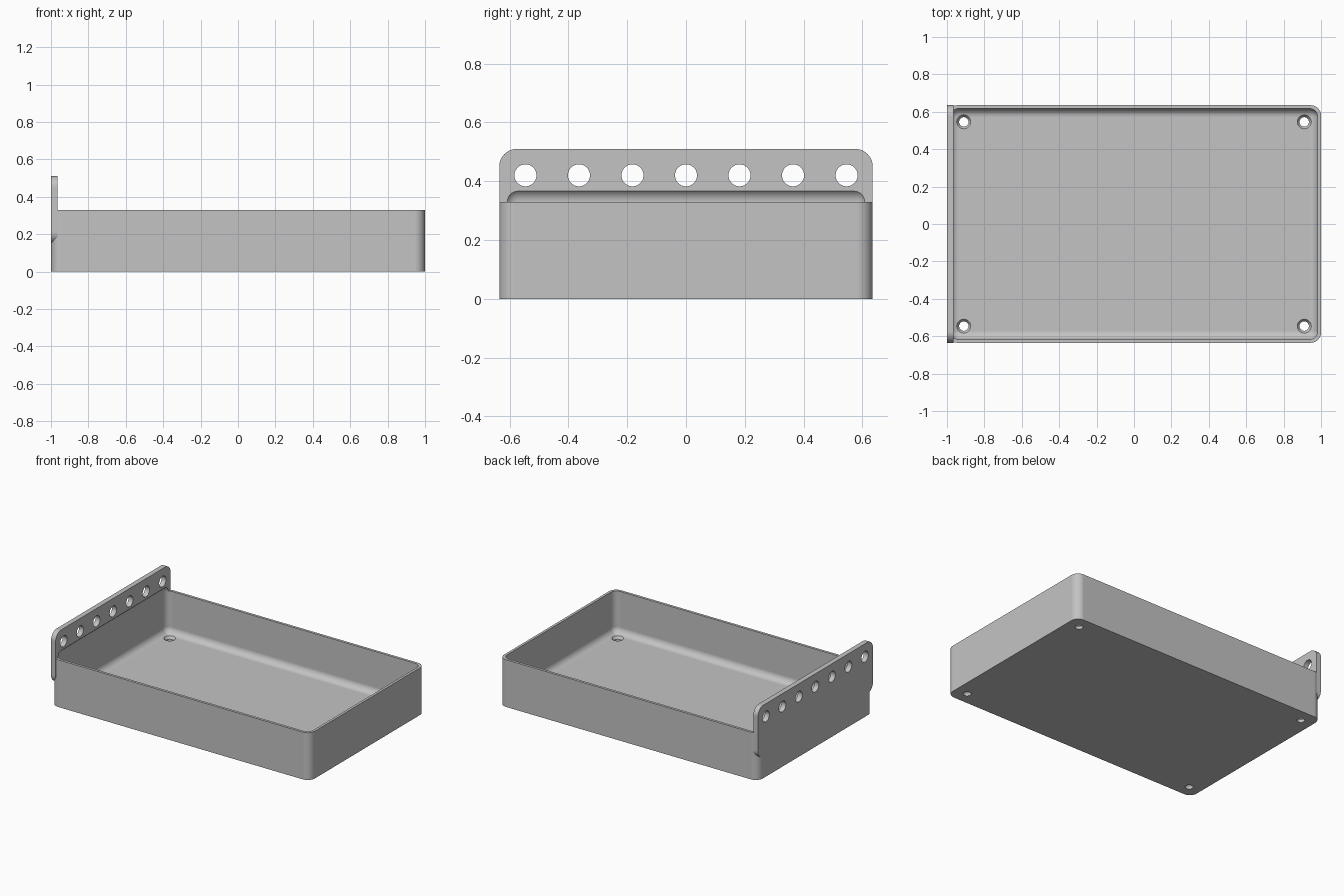
import bpy
import bmesh
import math
from mathutils import Vector, Matrix

default = bpy.data.objects.get("Cube")
if default:
    bpy.data.objects.remove(default, do_unlink=True)

grey = bpy.data.materials.new("light_grey")
grey.use_nodes = True
colour = (0.55, 0.55, 0.55, 1)
grey.diffuse_color = colour
grey.node_tree.nodes["Principled BSDF"].inputs["Base Color"].default_value = colour


def finish(bm, name):
    mesh = bpy.data.meshes.new(name)
    bmesh.ops.recalc_face_normals(bm, faces=bm.faces)
    bm.to_mesh(mesh)
    bm.free()
    mesh.materials.append(grey)
    obj = bpy.data.objects.new(name, mesh)
    bpy.context.collection.objects.link(obj)
    return obj


def rounded_box(name, low, high, radius, axis=None):
    """Box with rounded edges: all of them, or only those along one axis."""
    low, high = Vector(low), Vector(high)
    bm = bmesh.new()
    bmesh.ops.create_cube(bm, size=1)
    bmesh.ops.scale(bm, vec=high - low, verts=bm.verts)
    bmesh.ops.translate(bm, vec=(low + high) / 2, verts=bm.verts)
    edges = [e for e in bm.edges if axis is None
             or abs(e.verts[0].co[axis] - e.verts[1].co[axis]) > 0.001]
    bmesh.ops.bevel(bm, geom=edges, offset=radius, offset_type='OFFSET',
                    segments=10, profile=0.5, affect='EDGES')
    return finish(bm, name)


def round_cutter(name, centre, r1, r2, depth, along_x=False):
    bm = bmesh.new()
    turn = Matrix.Rotation(math.pi / 2, 4, 'Y') if along_x else Matrix()
    bmesh.ops.create_cone(bm, cap_ends=True, segments=40, radius1=r1, radius2=r2,
                          depth=depth, matrix=Matrix.Translation(centre) @ turn)
    return finish(bm, name)


def combine(target, other, operation):
    """Apply a boolean and remove the helper."""
    other.hide_render = True
    mod = target.modifiers.new(operation.lower(), 'BOOLEAN')
    mod.operation = operation
    mod.solver = 'EXACT'
    mod.object = other
    bpy.context.view_layer.objects.active = target
    bpy.ops.object.modifier_apply(modifier=mod.name)
    bpy.data.objects.remove(other, do_unlink=True)


half_y, floor = 0.635, 0.037

# Tray body with rounded upright corners, joined to the mounting plate
tray = rounded_box("tray", (-1, -half_y, 0), (1, half_y, 0.33), 0.055, axis=2)
plate = rounded_box("mounting_plate", (-1, -half_y, 0.15), (-0.965, half_y, 0.51),
                    0.06, axis=0)
combine(tray, plate, 'UNION')

# Filleted cavity, which also scoops into the foot of the plate
cavity = rounded_box("cavity", (-0.982, -0.617, floor), (0.982, 0.617, 0.376), 0.045)
combine(tray, cavity, 'DIFFERENCE')

# Countersunk screw holes in the floor corners
for sx in (-1, 1):
    for sy in (-1, 1):
        x, y = sx * 0.91, sy * 0.546
        combine(tray, round_cutter("screw_hole", (x, y, 0), 0.025, 0.025, 0.2),
                'DIFFERENCE')
        combine(tray, round_cutter("countersink", (x, y, 0.0325), 0.025, 0.0426, 0.025),
                'DIFFERENCE')

# Row of round holes through the plate
for i in range(-3, 4):
    combine(tray, round_cutter("plate_hole", (-0.98, i * 0.182, 0.42),
                               0.0375, 0.0375, 0.1, along_x=True), 'DIFFERENCE')

# Smooth fillets, crisp edges, flat panels
bpy.ops.object.select_all(action='DESELECT')
tray.select_set(True)
bpy.context.view_layer.objects.active = tray
bpy.ops.object.shade_smooth_by_angle(angle=math.radians(30))
weighted = tray.modifiers.new("flat_panels", 'WEIGHTED_NORMAL')
weighted.keep_sharp = True
